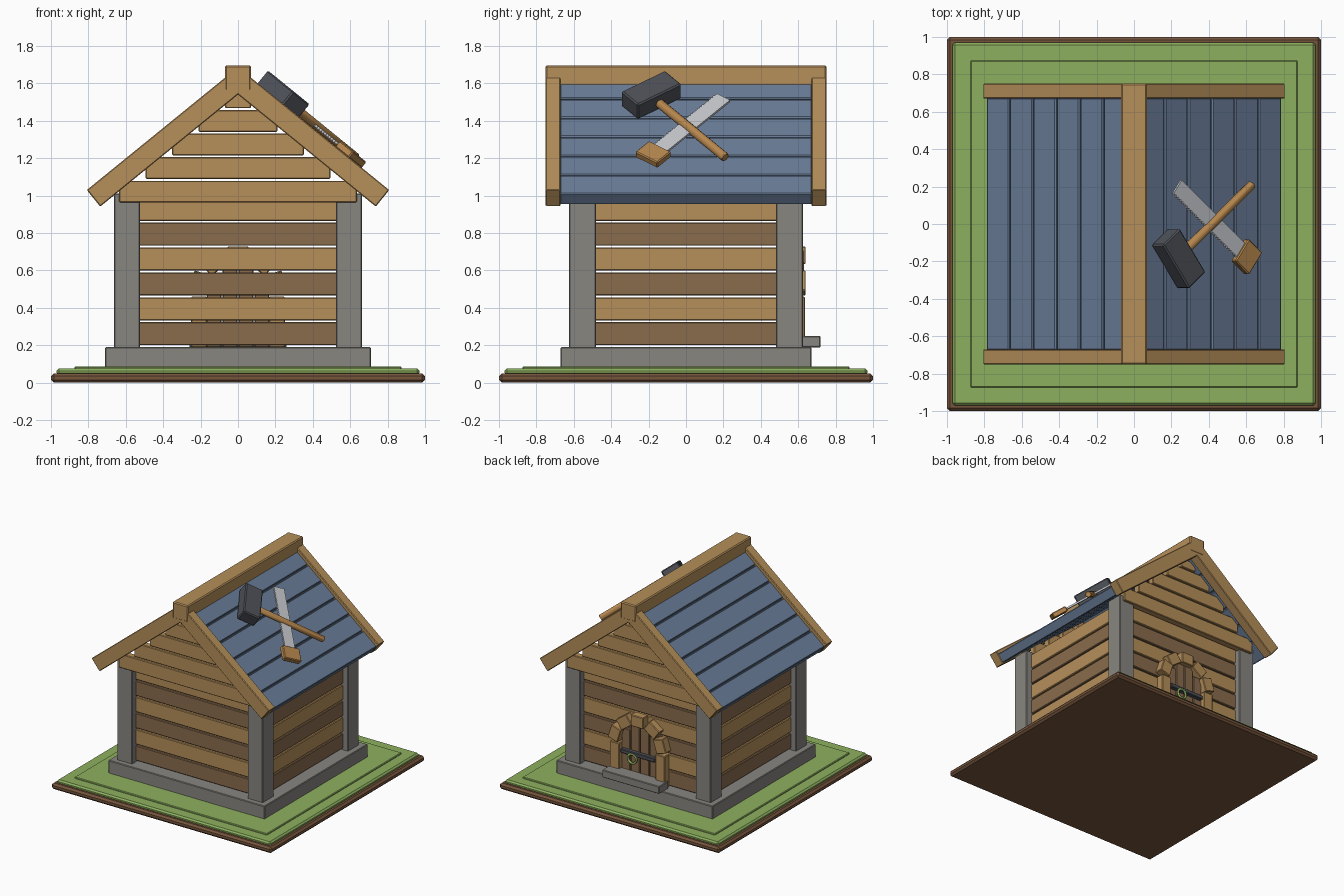
import bpy, bmesh
from math import radians, pi, sin, cos
from mathutils import Matrix, Vector

cube = bpy.data.objects.get("Cube")
if cube:
    bpy.data.objects.remove(cube, do_unlink=True)


def material(name, r, g, b):
    """Flat material from 0-255 display values."""
    def lin(c):
        c /= 255
        return c / 12.92 if c < 0.04 else ((c + 0.055) / 1.055) ** 2.4
    col = (lin(r), lin(g), lin(b), 1)
    m = bpy.data.materials.new(name)
    m.use_nodes = True
    m.diffuse_color = col
    bsdf = m.node_tree.nodes["Principled BSDF"]
    bsdf.inputs["Base Color"].default_value = col
    bsdf.inputs["Roughness"].default_value = 0.8
    return m


LIGHT = material("light wood", 182, 143, 90)
DARK = material("dark wood", 138, 108, 77)
HANDLE = material("handle wood", 184, 136, 78)
STONE = material("grey stone", 137, 134, 128)
SLATE = material("blue slate", 106, 126, 153)
GRASS = material("grass green", 141, 176, 95)
DIRT = material("brown earth", 118, 85, 60)
IRON = material("dark iron", 78, 81, 88)
STEEL = material("pale steel", 200, 202, 206)


def finish(name, bm, mat, frame=None, bevel=0.0):
    if frame:
        bm.transform(frame)
    bmesh.ops.recalc_face_normals(bm, faces=bm.faces)
    me = bpy.data.meshes.new(name)
    bm.to_mesh(me)
    bm.free()
    me.materials.append(mat)
    ob = bpy.data.objects.new(name, me)
    bpy.context.collection.objects.link(ob)
    if bevel:
        mod = ob.modifiers.new("Bevel", 'BEVEL')
        mod.width = bevel
        mod.segments = 1
    return ob


def box(name, mat, x, y, z, frame=None, bevel=0.005):
    """Box from (low, high) pairs, placed in an optional frame."""
    bm = bmesh.new()
    bmesh.ops.create_cube(bm, size=1)
    for v in bm.verts:
        v.co = Vector([lo + (c + 0.5) * (hi - lo) for c, (lo, hi) in zip(v.co, (x, y, z))])
    return finish(name, bm, mat, frame, bevel)


def sym(h):
    return (-h, h)


def span(a, b, s):
    """Interval a..b, mirrored when s is negative."""
    return (a, b) if s > 0 else (-b, -a)


# Ground
box("earth_slab", DIRT, sym(1), sym(1), (0, 0.05), bevel=0.015)
box("grass_layer", GRASS, sym(0.97), sym(0.97), (0.04, 0.075), bevel=0.012)
box("grass_mound", GRASS, sym(0.875), sym(0.875), (0.07, 0.086))

# Foundation and corner pillars
box("foundation", STONE, sym(0.71), sym(0.67), (0.08, 0.19))
for sx in (-1, 1):
    for sy in (-1, 1):
        box("corner_pillar", STONE, span(0.525, 0.663, sx), span(0.482, 0.625, sy), (0.185, 1.01))

# Wall planks, alternating colours with open gaps
for i in range(6):
    z = (0.2 + 0.133 * i, 0.323 + 0.133 * i)
    mat = LIGHT if i % 2 else DARK
    for s in (-1, 1):
        box("end_wall_plank", mat, sym(0.53), span(0.525, 0.575, s), z)
        box("side_wall_plank", mat, span(0.565, 0.615, s), sym(0.49), z)

# Gable planks
for i in range(5):
    z0 = 0.963 + 0.126 * i
    for s in (-1, 1):
        box("gable_plank", LIGHT, sym(0.635 - 0.1415 * i), span(0.59, 0.645, s),
            (z0, z0 + (0.116 if i < 4 else 0.075)))

# Roof: frames run down each slope, with z along the outward normal
PITCH = radians(39.1)


def slope(s):
    turn = Matrix.Rotation(0 if s > 0 else pi, 4, 'Z')
    return Matrix.Translation((0, 0, 1.652)) @ turn @ Matrix.Rotation(PITCH, 4, 'Y')


for s in (-1, 1):
    f = slope(s)
    for i in range(6):
        u = 1.017 - 0.1615 * i
        box("roof_plank", SLATE, (u - 0.154, u), sym(0.675), (-0.077, 0), f, 0.006)
    box("roof_underlay", SLATE, (0.06, 1.0), sym(0.67), (-0.07, -0.02), f, 0)
    for sy in (-1, 1):
        box("rafter", LIGHT, (0, 1.02), span(0.67, 0.75, sy), (-0.087, 0.027), f)
box("ridge_beam", LIGHT, sym(0.07), sym(0.752), (1.56, 1.695), bevel=0.008)

# Doorway on the back wall
box("door_step", STONE, sym(0.26), (0.6, 0.72), (0.188, 0.25))
for i, h in enumerate((0.58, 0.65, 0.65, 0.58)):
    x = -0.17 + 0.085 * i
    box("door_plank", DARK, (x + 0.003, x + 0.082), (0.57, 0.6), (0.19, h))
for s in (-1, 1):
    box("door_post", LIGHT, span(0.165, 0.25, s), (0.57, 0.635), (0.19, 0.46))
for i in range(5):
    a = 18 + 36 * i
    f = Matrix.Translation((0, 0, 0.465)) @ Matrix.Rotation(radians(-a), 4, 'Y')
    depth = 0.64 if i % 2 == 0 else 0.63
    box("arch_block", LIGHT, (0.17, 0.262), (0.57, depth), sym(0.057), f)
box("door_bar", IRON, sym(0.155), (0.595, 0.632), (0.385, 0.418))

# Door ring swept as a circle curve
ring = bpy.data.curves.new("door_ring", 'CURVE')
ring.dimensions = '3D'
ring.bevel_depth = 0.009
ring.bevel_resolution = 1
spline = ring.splines.new('POLY')
spline.points.add(15)
for k, p in enumerate(spline.points):
    a = 2 * pi * k / 16
    p.co = (0.05 + 0.038 * cos(a), 0.628, 0.362 + 0.038 * sin(a), 1)
spline.use_cyclic_u = True
ring.materials.append(GRASS)
bpy.context.collection.objects.link(bpy.data.objects.new("door_ring", ring))

# Hammer lying on the slope
hammer = slope(1) @ Matrix.Translation((0.257, -0.185, 0.062)) @ Matrix.Rotation(radians(37.5), 4, 'Z')
box("hammer_head", IRON, sym(0.073), sym(0.147), sym(0.052), hammer, 0.008)
bm = bmesh.new()
bmesh.ops.create_cone(bm, cap_ends=True, segments=12, radius1=0.025, radius2=0.025, depth=0.66)
bm.transform(Matrix.Translation((0.32, 0, -0.012)) @ Matrix.Rotation(pi / 2, 4, 'Y'))
hammer_handle = finish("hammer_handle", bm, HANDLE, hammer, 0.005)

# Saw lying on the slope, crossing the hammer
saw = slope(1) @ Matrix.Translation((0.26, 0.2, 0.045)) @ Matrix.Rotation(radians(-38), 4, 'Z')
TEETH = 30
outline = [(0, 0.045), (0.58, 0.045)]
for k in range(TEETH, -1, -1):
    x = 0.58 * k / TEETH
    outline.append((x, -0.042))
    if k:
        outline.append((x - 0.29 / TEETH, -0.05))
bm = bmesh.new()
face = bm.faces.new([bm.verts.new((x, y, -0.007)) for x, y in outline])
ext = bmesh.ops.extrude_face_region(bm, geom=[face])
bmesh.ops.translate(bm, vec=(0, 0, 0.014),
                    verts=[g for g in ext["geom"] if isinstance(g, bmesh.types.BMVert)])
finish("saw_blade", bm, STEEL, saw)
box("saw_handle", HANDLE, (0.55, 0.67), sym(0.075), sym(0.021), saw, 0.006)

# Smooth the round parts, keeping sharp edges
bpy.ops.object.select_all(action='DESELECT')
hammer_handle.select_set(True)
bpy.context.view_layer.objects.active = hammer_handle
bpy.ops.object.shade_smooth_by_angle(angle=radians(40))
